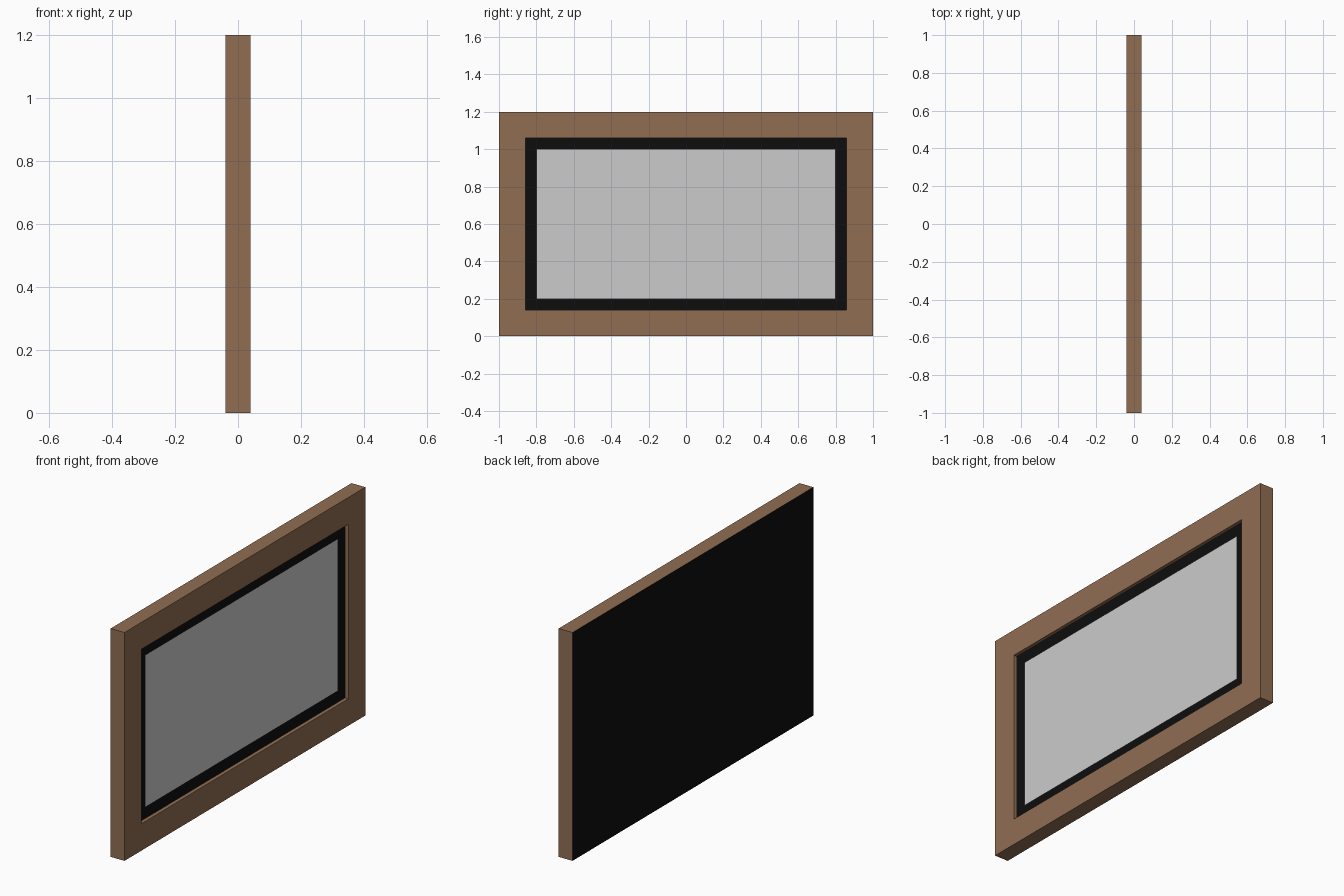
import bpy
import bmesh
from mathutils import Matrix, Vector

if "Cube" in bpy.data.objects:
    bpy.data.objects.remove(bpy.data.objects["Cube"])

W, H, T = 2.0, 1.2, 0.08      # width (y), height (z), thickness (x)
BORDER, RECESS = 0.2, 0.02


def material(name, rgb):
    mat = bpy.data.materials.new(name)
    mat.diffuse_color = (*rgb, 1)
    mat.use_nodes = True
    mat.node_tree.nodes["Principled BSDF"].inputs["Base Color"].default_value = mat.diffuse_color
    return mat


def add_object(name, bm, mat=None):
    mesh = bpy.data.meshes.new(name)
    bm.to_mesh(mesh)
    bm.free()
    obj = bpy.data.objects.new(name, mesh)
    bpy.context.collection.objects.link(obj)
    if mat:
        mesh.materials.append(mat)
    return obj


def sheet(name, x, width, height, facing, mat=None):
    # flat rectangle across y and z, facing +x (1) or -x (-1)
    bm = bmesh.new()
    corners = [(-1, -1), (1, -1), (1, 1), (-1, 1)][::facing]
    bm.faces.new([bm.verts.new((x, sy * width / 2, H / 2 + sz * height / 2))
                  for sy, sz in corners])
    return add_object(name, bm, mat)


wood = material("brown_wood", (0.28, 0.155, 0.086))
black = material("black_backing", (0.004, 0.004, 0.004))

# Frame: box with an inset, recessed front and open front and back panels
bm = bmesh.new()
bmesh.ops.create_cube(bm, size=1, matrix=Matrix.Translation((0, 0, H / 2))
                      @ Matrix.Diagonal((T, W, H, 1)))
bm.normal_update()
front = next(f for f in bm.faces if f.normal.x > 0.9)
back = next(f for f in bm.faces if f.normal.x < -0.9)
bmesh.ops.inset_region(bm, faces=[front], thickness=BORDER)
ext = bmesh.ops.extrude_discrete_faces(bm, faces=[front])["faces"]
bmesh.ops.translate(bm, verts=ext[0].verts[:], vec=Vector((-RECESS, 0, 0)))
bmesh.ops.delete(bm, geom=[ext[0], back], context="FACES_ONLY")
add_object("frame", bm, wood)

# Grey picture panel and black backing board
sheet("picture_panel", T / 2 - RECESS, W - 2 * BORDER, H - 2 * BORDER, 1)
sheet("backing_board", -T / 2, W, H, -1, black)
